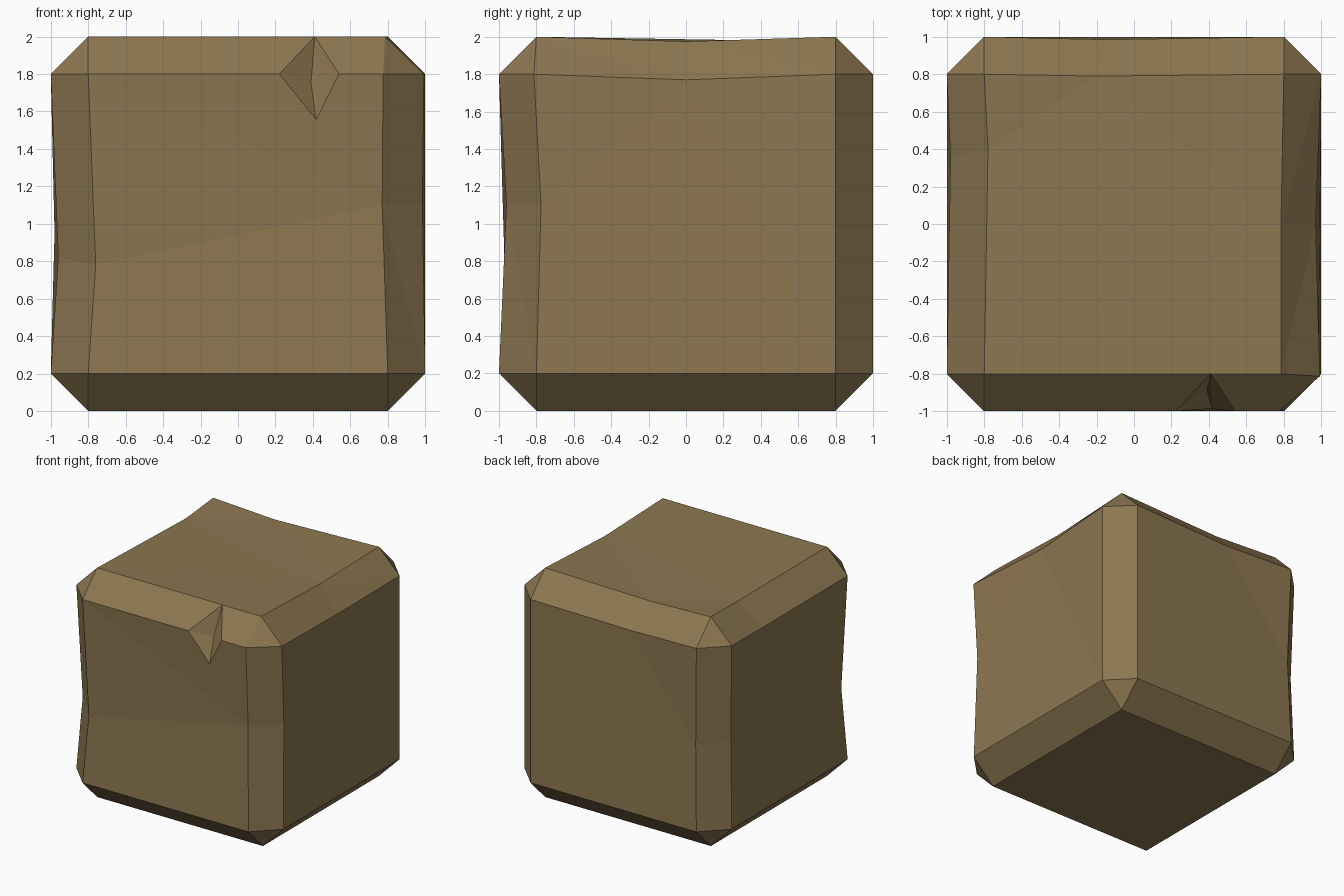
import bpy, bmesh
from mathutils import Vector

if "Cube" in bpy.data.objects:
    bpy.data.objects.remove(bpy.data.objects["Cube"])

mat = bpy.data.materials.new("brown stone")
mat.diffuse_color = (0.262, 0.183, 0.081, 1)
mat.use_nodes = True
mat.node_tree.nodes["Principled BSDF"].inputs["Base Color"].default_value = mat.diffuse_color


def add_object(name, bm):
    me = bpy.data.meshes.new(name)
    bm.to_mesh(me)
    bm.free()
    me.materials.append(mat)
    ob = bpy.data.objects.new(name, me)
    bpy.context.collection.objects.link(ob)
    return ob


def vert_at(bm, p):
    return min(bm.verts, key=lambda v: (v.co - Vector(p)).length)


def dent(bm, a1, b1, mid1, a2, b2, mid2):
    """Split both long edges of one chamfer and pull the middles inward."""
    edges = [bm.edges.get((vert_at(bm, a), vert_at(bm, b))) for a, b in ((a1, b1), (a2, b2))]
    old = set(bm.verts)
    bmesh.ops.subdivide_edges(bm, edges=edges, cuts=1)
    new = [v for v in bm.verts if v not in old]
    m1 = (Vector(a1) + Vector(b1)) / 2
    new.sort(key=lambda v: (v.co - m1).length)
    new[0].co, new[1].co = mid1, mid2


# Chamfered block
bm = bmesh.new()
bmesh.ops.create_cube(bm, size=2)
bmesh.ops.translate(bm, verts=bm.verts, vec=(0, 0, 1))
bmesh.ops.bevel(bm, geom=bm.edges[:], offset=0.2, segments=1, affect='EDGES')

# Worn vertical edges: (x side, y side, middle of x face edge, middle of y face edge)
for sx, sy, mx, my in (
        (-1, -1, (-0.96, -0.77, 0.82), (-0.76, -0.97, 0.78)),
        (1, -1, (0.985, -0.775, 1.1), (0.77, -0.96, 1.1)),
        (-1, 1, (-0.98, 0.78, 0.95), (-0.78, 0.98, 0.95))):
    dent(bm, (sx, .8 * sy, .2), (sx, .8 * sy, 1.8), mx,
         (.8 * sx, sy, .2), (.8 * sx, sy, 1.8), my)

# Worn top edges: right, left, back
for s, y, low, high in ((1, 0, (0.97, 0, 1.77), (0.785, 0, 1.975)),
                        (-1, 0.4, (-0.98, 0.35, 1.78), (-0.78, 0.4, 1.98))):
    dent(bm, (s, -.8, 1.8), (s, .8, 1.8), low, (.8 * s, -.8, 2), (.8 * s, .8, 2), high)
dent(bm, (-.8, 1, 1.8), (.8, 1, 1.8), (-0.15, 0.985, 1.78),
     (-.8, .8, 2), (.8, .8, 2), (-0.2, 0.79, 1.975))

# Worn front right top corner
for p, q in (((.8, -.8, 2), (.785, -.8, 2)), ((1, -.8, 1.8), (.993, -.813, 1.8)),
             ((.8, -1, 1.8), (.775, -1, 1.8))):
    vert_at(bm, p).co = q

bmesh.ops.triangulate(bm, faces=bm.faces[:])
bmesh.ops.recalc_face_normals(bm, faces=bm.faces[:])
block = add_object("stone_block", bm)

# Chip knocked out of the front top edge
bm = bmesh.new()
for p in ((.41, -.8, 2), (.22, -1, 1.8), (.54, -1, 1.8), (.42, -.995, 1.54),
          (.39, -.89, 1.75), (.41, -1.3, 2.2)):
    bm.verts.new(p)
bmesh.ops.convex_hull(bm, input=bm.verts[:])
bmesh.ops.recalc_face_normals(bm, faces=bm.faces[:])
chip = add_object("chip_cutter", bm)
chip.hide_render = True
chip.hide_set(True)

cut = block.modifiers.new("chip", 'BOOLEAN')
cut.operation = 'DIFFERENCE'
cut.solver = 'EXACT'
cut.object = chip
